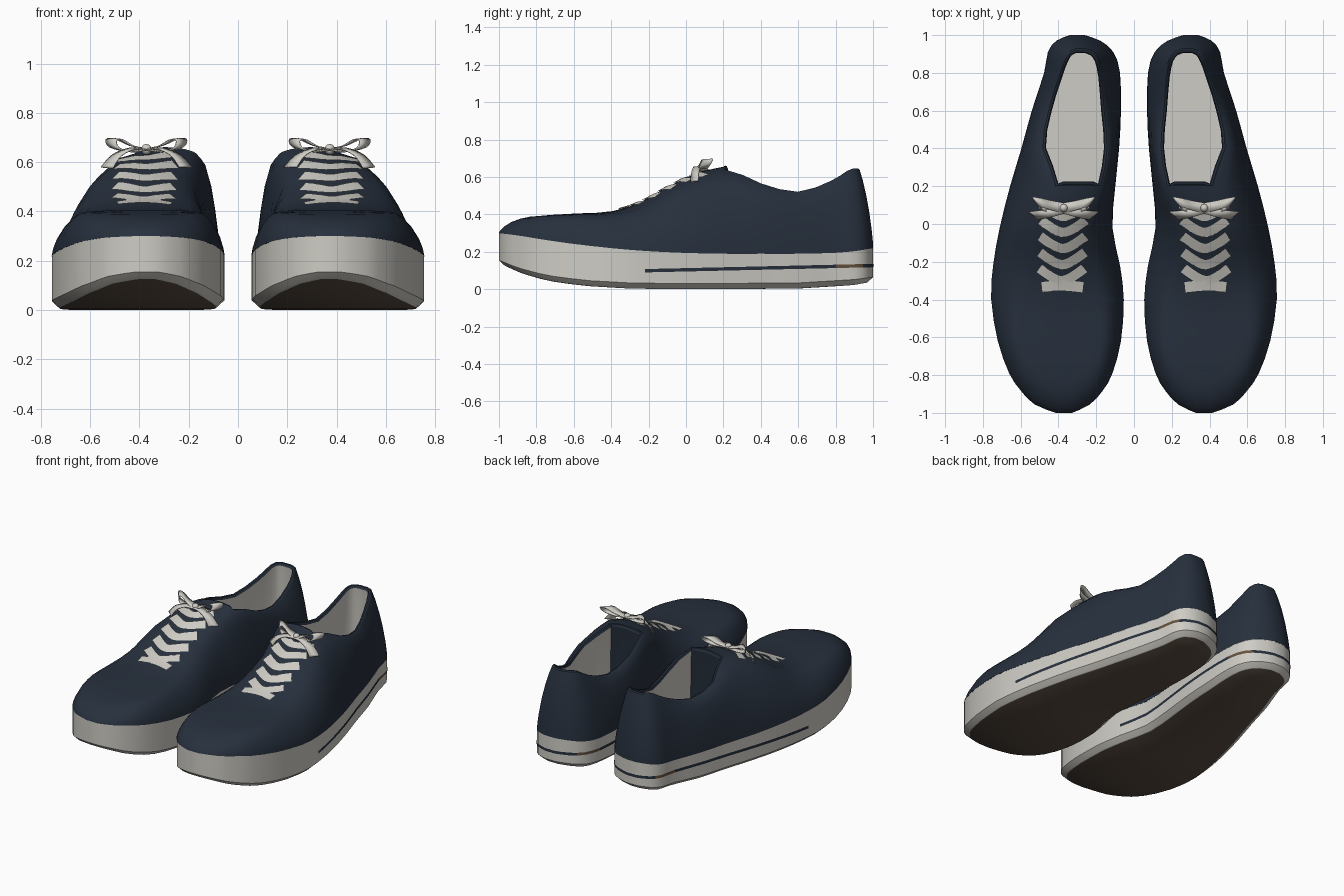
import bpy, bmesh, math
from mathutils import Vector
from mathutils.bvhtree import BVHTree

if "Cube" in bpy.data.objects:
    bpy.data.objects.remove(bpy.data.objects["Cube"])


def material(name, rgb):
    m = bpy.data.materials.new(name)
    m.diffuse_color = (*rgb, 1)
    m.use_nodes = True
    m.node_tree.nodes["Principled BSDF"].inputs["Base Color"].default_value = m.diffuse_color
    return m


NAVY = material("navy canvas", (0.020, 0.0295, 0.047))
CREAM = material("cream rubber and cotton", (0.62, 0.605, 0.555))
BROWN = material("dark brown outsole", (0.10, 0.072, 0.053))
TAN = material("tan stripe", (0.13, 0.08, 0.045))

# Stations toe to heel: outline y, inner x, outer x, crest y, inner x, outer x, sole top z, crest z
STATIONS = [
    (-1.0, .33, .41, -.78, .34, .41, .30, .392),
    (-.955, .235, .525, -.77, .28, .47, .295, .393),
    (-.88, .165, .60, -.74, .22, .54, .285, .395),
    (-.79, .115, .66, -.69, .19, .575, .27, .397),
    (-.62, .07, .72, -.57, .17, .61, .245, .40),
    (-.40, .055, .755, -.39, .20, .58, .22, .405),
    (-.22, .075, .745, -.22, .25, .52, .205, .455),
    (-.02, .115, .71, -.02, .25, .50, .195, .56),
    (.20, .10, .655, .20, .17, .42, .19, .635),
    (.40, .08, .595, .40, .135, .49, .19, .56),
    (.60, .07, .54, .60, .15, .46, .19, .515),
    (.80, .075, .475, .78, .165, .405, .195, .575),
    (.91, .11, .455, .87, .185, .372, .205, .63),
    (.97, .18, .41, .912, .215, .345, .215, .64),
    (1.0, .265, .335, .928, .255, .31, .22, .64),
]
SUB = 2


def catmull(rows, sub):
    out = []
    for i in range(len(rows) - 1):
        a, b, c, d = (rows[min(max(i + k, 0), len(rows) - 1)] for k in (-1, 0, 1, 2))
        for s in range(sub):
            t = s / sub
            out.append([.5 * (2 * q + (r - p) * t + (2 * p - 5 * q + 4 * r - w) * t * t
                              + (3 * q - p - 3 * r + w) * t ** 3)
                        for p, q, r, w in zip(a, b, c, d)])
    return out + [list(rows[-1])]


def offset(loop, d):
    """Move a clockwise closed loop inward by d, keeping z."""
    out = []
    for i, p in enumerate(loop):
        t = loop[(i + 1) % len(loop)] - loop[i - 1]
        t.z = 0
        t.normalize()
        out.append(p + Vector((t.y, -t.x, 0)) * d)
    return out


def lerp_table(table, x):
    for (x0, v0), (x1, v1) in zip(table, table[1:]):
        if x <= x1:
            return v0 + (v1 - v0) * max(0, (x - x0) / (x1 - x0))
    return table[-1][1]


def make(name, verts, faces, mats, indices=None, solid=0, recalc=True):
    """Mesh object mirrored into a pair."""
    me = bpy.data.meshes.new(name)
    me.from_pydata([tuple(v) for v in verts], [], faces)
    for m in mats:
        me.materials.append(m)
    if indices:
        me.polygons.foreach_set("material_index", indices)
    bm = bmesh.new()
    bm.from_mesh(me)
    if recalc:
        bmesh.ops.recalc_face_normals(bm, faces=bm.faces)
    bm.to_mesh(me)
    bm.free()
    ob = bpy.data.objects.new(name, me)
    bpy.context.collection.objects.link(ob)
    if solid:
        s = ob.modifiers.new("thickness", 'SOLIDIFY')
        s.thickness, s.offset = solid, 0
    mir = ob.modifiers.new("pair", 'MIRROR')
    mir.use_mirror_merge = False
    bpy.ops.object.select_all(action='DESELECT')
    ob.select_set(True)
    bpy.context.view_layer.objects.active = ob
    bpy.ops.object.shade_smooth_by_angle(angle=math.radians(38))
    return ob


def bridge(rings):
    """Quads between successive closed rings of equal length."""
    n = len(rings[0])
    verts = [v for r in rings for v in r]
    faces = [(j * n + i, j * n + (i + 1) % n, (j + 1) * n + (i + 1) % n, (j + 1) * n + i)
             for j in range(len(rings) - 1) for i in range(n)]
    return verts, faces


st = catmull(STATIONS, SUB)
n = len(st)
K = 8 * SUB  # station where the foot opening starts
outline = [Vector((s[1], s[0], s[6])) for s in st] + [Vector((s[2], s[0], s[6])) for s in reversed(st)]
crest = [Vector((s[4], s[3], s[7])) for s in st] + [Vector((s[5], s[3], s[7])) for s in reversed(st)]

# Upper: walls rise from the outline to the crest, then strips close the toe and throat
base = offset(outline, -.001)
rings = []
for f, v in [(0, 0), (.03, .15), (.12, .37), (.3, .64), (.52, .84), (.76, .96), (1, 1)]:
    ring = []
    for o, c in zip(base, crest):
        k = .5 * min(max((c.y - .5) / .4, 0), 1)
        p = o.lerp(c, f)
        p.z = o.z + (c.z - o.z) * (v + (f - v) * k)
        ring.append(p)
    rings.append(ring)
verts, faces = bridge(rings)
top0 = (len(rings) - 1) * 2 * n
M = 7
rows = []
for i in range(K + 1):
    a, b = crest[i], crest[2 * n - 1 - i]
    bulge = lerp_table([(-.78, 0), (-.5, .008), (-.35, .015), (-.1, .03), (.2, .02)], a.y)
    row = [top0 + i]
    for m in range(1, M - 1):
        u = m / (M - 1)
        p = a.lerp(b, u)
        p.z += bulge * (1 - (2 * u - 1) ** 2)
        row.append(len(verts))
        verts.append(p)
    rows.append(row + [top0 + 2 * n - 1 - i])
for r0, r1 in zip(rows, rows[1:]):
    faces += [(r0[m], r0[m + 1], r1[m + 1], r1[m]) for m in range(M - 1)]
faces.append(tuple(rows[0]))
make("upper", verts, faces, [NAVY])
tree = BVHTree.FromPolygons([tuple(v) for v in verts], faces)

# Collar rim and lining of the foot opening
opening = crest[K:2 * n - K] + [verts[i] for i in reversed(rows[K][1:-1])]


def level(d, dz=0, z=None):
    return [Vector((p.x, p.y, p.z + dz if z is None else z)) for p in offset(opening, d)]


v, f = bridge([level(0), level(.008, .006), level(.018, .004), level(.024, -.012)])
make("collar_rim", v, f, [NAVY])
v, f = bridge([level(.023, -.01), level(.018, -.06), level(.01, z=.36), level(.0, z=.215)])
L = len(opening)
f.append(tuple(range(3 * L, 4 * L)))
# the front wall of the opening is the navy back of the tongue
front = [1 if max(v[i].y for i in q) < .26 and len(q) == 4 else 0 for q in f]
ob = make("lining", v, f, [CREAM, NAVY], front, recalc=False)
if ob.data.polygons[-1].normal.z < 0:
    ob.data.flip_normals()

# Sole: lip, vertical side wall, chamfer and dark outsole
BOTTOM = [(-1, .125), (-.9, .085), (-.75, .045), (-.55, .018), (-.3, .004), (0, 0),
          (.6, .004), (.9, .022), (1, .035)]


def ground(d, up):
    return [Vector((p.x, p.y, lerp_table(BOTTOM, q.y) + up)) for p, q in zip(offset(outline, d), outline)]


v, f = bridge([offset(outline, .025), outline, ground(0, .03), ground(.028, .004), ground(.034, 0)])
idx = [0] * len(f)
b0 = 4 * 2 * n
for i in range(n - 1):
    f.append((b0 + i, b0 + i + 1, b0 + 2 * n - 2 - i, b0 + 2 * n - 1 - i))
    idx.append(1)
make("sole", v, f, [CREAM, BROWN], idx)

# Thin stripe around the rear of the sole
stripe = [p for p in offset(outline, -.003) if p.y > -.23]
sv, sf, si = [], [], []
for p in stripe:
    z = .10 + .027 * (p.y + .18) / 1.18
    h = .009
    sv += [(p.x, p.y, z - h), (p.x, p.y, z + h)]
for i in range(len(stripe) - 1):
    sf.append((2 * i, 2 * i + 2, 2 * i + 3, 2 * i + 1))
    y = (stripe[i].y + stripe[i + 1].y) / 2
    si.append(1 if .76 < y < .95 else 0)
make("sole_stripe", sv, sf, [NAVY, TAN], si)


# Laces: flat strips draped on the throat
def drape(x, y):
    hit = tree.ray_cast(Vector((x, y, 2)), Vector((0, 0, -1)))[0]
    return Vector((x, y, (hit.z if hit else .5) + .008))


lv, lf = [], []


def lace(points, width):
    path = catmull(points, 4)
    for i, p in enumerate(path):
        a, b = path[max(i - 1, 0)], path[min(i + 1, len(path) - 1)]
        t = Vector((b[0] - a[0], b[1] - a[1])).normalized() * width / 2
        for s in (-1, 0, 1):
            lv.append(drape(p[0] - t.y * s, p[1] + t.x * s))
        if i:
            k = len(lv) - 6
            lf.extend([(k, k + 1, k + 4, k + 3), (k + 1, k + 2, k + 5, k + 4)])


lace([(.27, -.335), (.38, -.325), (.49, -.335)], .055)
for r in range(5):
    y, cx = -.275 + .085 * r, .383 - .003 * r
    lace([(cx - .12, y + .04), (cx - .055, y - .005), (cx, y - .025), (cx + .055, y - .005),
          (cx + .12, y + .04)], .05)
make("laces", lv, lf, [CREAM])

# Bow: ribbon loops, loose ends and a knot
C = Vector((.372, .085, .652))
bv, bf = [], []


def ribbon(points, width):
    path = catmull(points, 4)
    for i, p in enumerate(path):
        q = C + Vector(p)
        w = Vector((p[0] * .15, width / 2, .002))
        bv.extend([q - w, q + w])
        if i:
            k = len(bv) - 4
            bf.append((k, k + 1, k + 3, k + 2))


for s in (-1, 1):
    ribbon([(0, 0, 0), (s * .06, .012, .015), (s * .11, .025, .04), (s * .142, .03, .038),
            (s * .13, .015, .008), (s * .07, 0, -.008), (0, 0, 0)], .055)
    ribbon([(0, -.01, 0), (s * .06, -.025, .002), (s * .12, -.035, -.025), (s * .16, -.04, -.075)], .04)
make("lace_bow", bv, bf, [CREAM], solid=.005)
bm = bmesh.new()
bmesh.ops.create_uvsphere(bm, u_segments=10, v_segments=6, radius=.022)
kv = [v.co * 1.0 + C for v in bm.verts]
kf = [tuple(v.index for v in f.verts) for f in bm.faces]
bm.free()
make("lace_knot", kv, kf, [CREAM])
